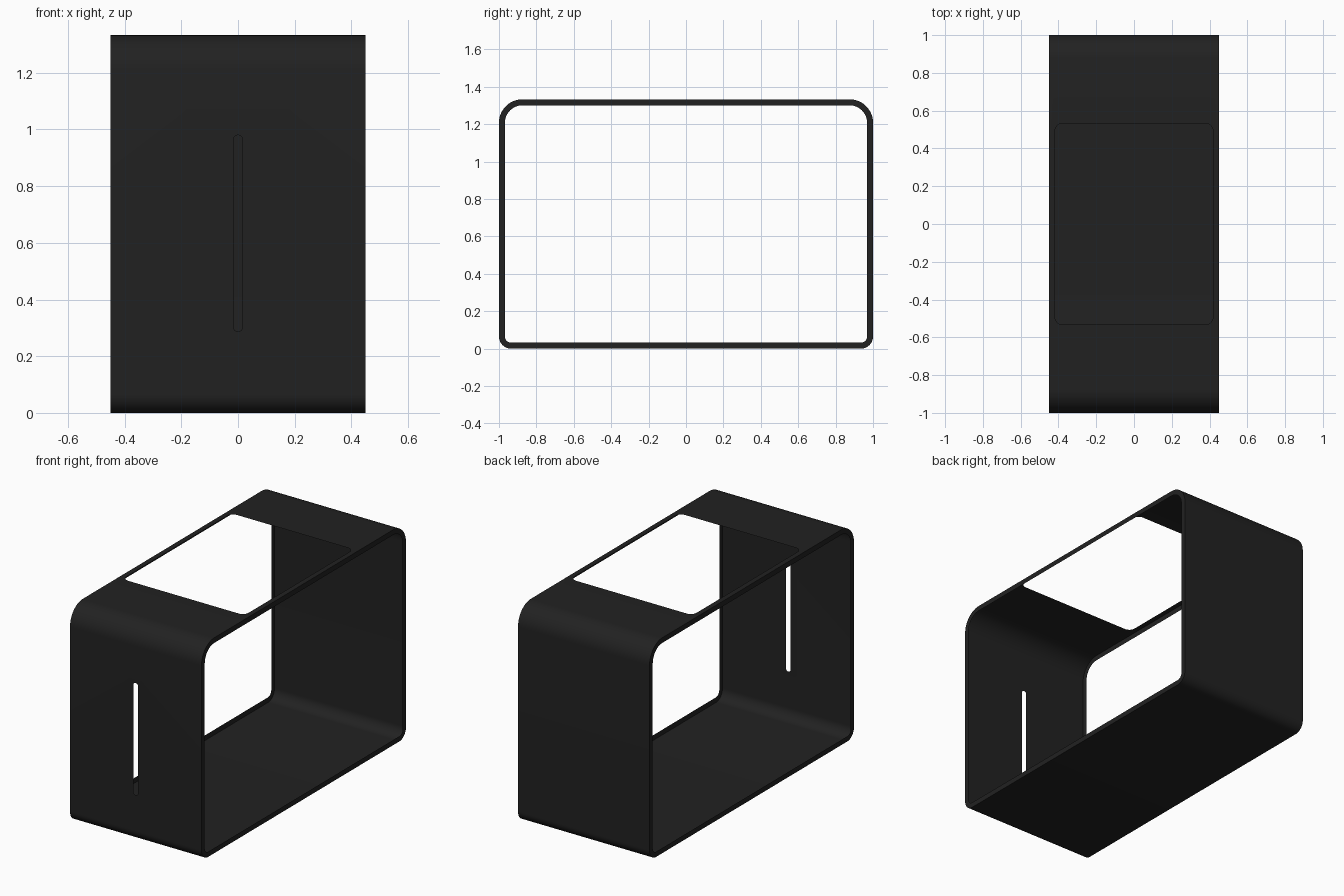
import bpy, bmesh, math

if "Cube" in bpy.data.objects:
    bpy.data.objects.remove(bpy.data.objects["Cube"])

W, T, H, N = 0.45, 0.032, 1.333, 12   # half width, lip width, height, corner segments


def rounded(a0, a1, b0, b1, r_low, r_high, n=N):
    """Rounded rectangle outline, separate radii for low and high corners."""
    pts = []
    for a, b, r, start in ((a1 - r_low, b0 + r_low, r_low, -90), (a1 - r_high, b1 - r_high, r_high, 0),
                           (a0 + r_high, b1 - r_high, r_high, 90), (a0 + r_low, b0 + r_low, r_low, 180)):
        for i in range(n + 1):
            t = math.radians(start + 90 * i / n)
            pts.append((a + r * math.cos(t), b + r * math.sin(t)))
    return pts


def panel_with_hole(bm, border, hole):
    """Fill a flat panel between its four border vertices and a hole outline."""
    edges = []
    for loop in (border, [bm.verts.new(p) for p in hole]):
        for a, b in zip(loop, loop[1:] + loop[:1]):
            edges.append(bm.edges.get((a, b)) or bm.edges.new((a, b)))
    bmesh.ops.triangle_fill(bm, edges=edges, use_beauty=True)


# Profile of the band and of the narrow lip turned inward at both open ends
outer = rounded(-1, 1, 0, H, 0.065, 0.125)
inner = rounded(-1 + T, 1 - T, T, H - T, 0.065 - T, 0.125 - T)
rings = [(inner, -W), (outer, -W), (outer, W), (inner, W)]
TOP, FRONT = 2 * (N + 1) - 1, 3 * (N + 1) - 1   # flat spans that carry openings

# Openings: large window in the top, narrow slot in the front
holes = {
    TOP: [(x, y, H) for x, y in rounded(-0.418, 0.418, -0.533, 0.533, 0.04, 0.04)],
    FRONT: [(x, -1, z) for x, z in rounded(-0.016, 0.016, 0.287, 0.98, 0.0155, 0.0155, 8)],
}

bm = bmesh.new()
loops = [[bm.verts.new((x, y, z)) for y, z in pts] for pts, x in rings]
for k, (a, b) in enumerate(zip(loops, loops[1:])):
    for i in range(len(outer)):
        j = (i + 1) % len(outer)
        quad = [a[i], a[j], b[j], b[i]]
        if k == 1 and i in holes:
            panel_with_hole(bm, quad, holes[i])
        else:
            bm.faces.new(quad)
bmesh.ops.recalc_face_normals(bm, faces=bm.faces)
bm.normal_update()
# Outside faces point outward
if sum(f.normal.z * f.calc_area() for f in bm.faces if f.calc_center_median().z < 0.001) > 0:
    bmesh.ops.reverse_faces(bm, faces=bm.faces)

me = bpy.data.meshes.new("frame_shell")
bm.to_mesh(me)
bm.free()
frame = bpy.data.objects.new("frame_shell", me)
bpy.context.collection.objects.link(frame)
bpy.context.view_layer.objects.active = frame
frame.select_set(True)
bpy.ops.object.shade_smooth_by_angle(angle=math.radians(30))

# Dark finish
mat = bpy.data.materials.new("dark_finish")
mat.diffuse_color = (0.0155, 0.0155, 0.0155, 1)
mat.use_nodes = True
mat.node_tree.nodes["Principled BSDF"].inputs["Base Color"].default_value = mat.diffuse_color
me.materials.append(mat)
